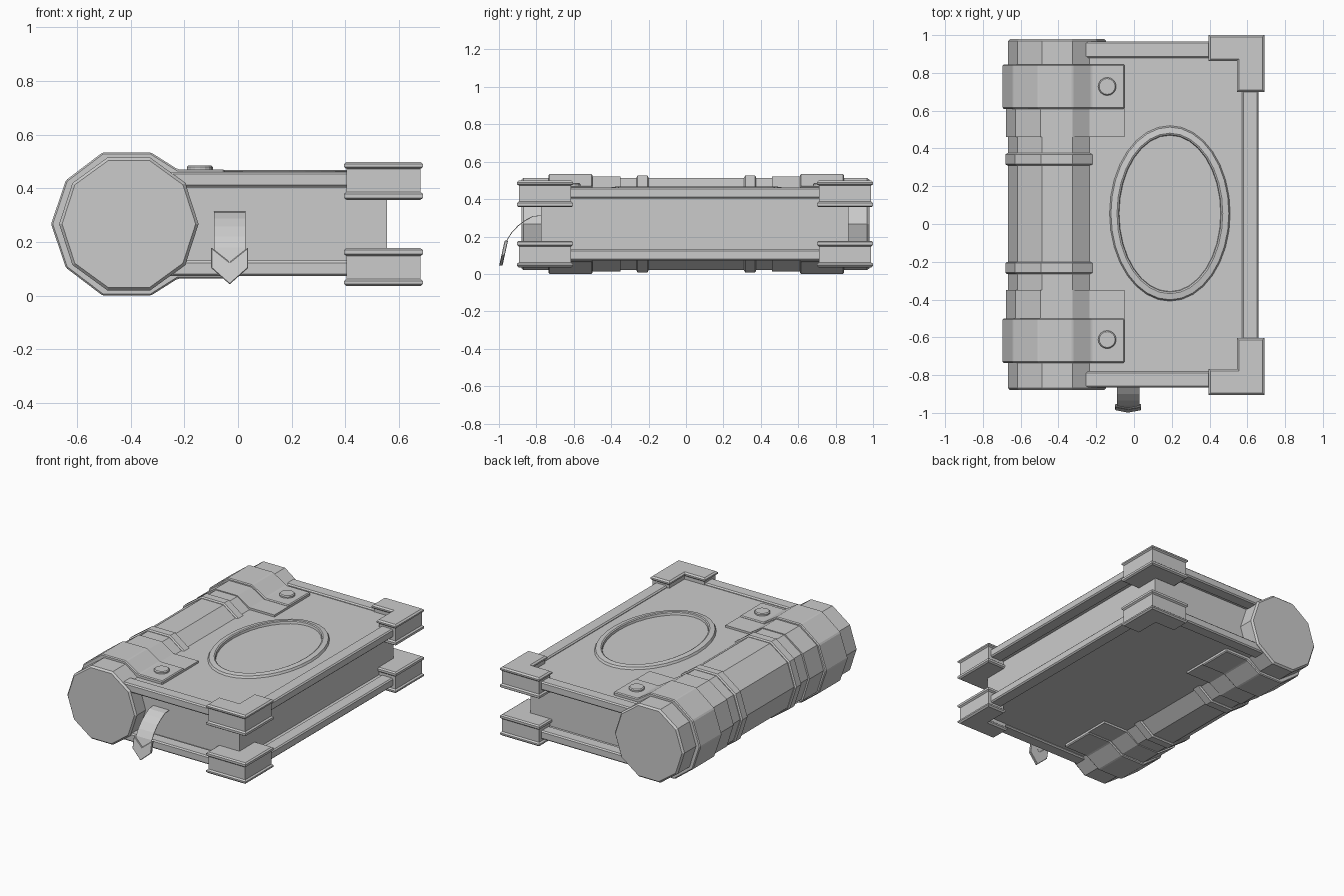
import bpy, bmesh, math
from mathutils import Vector

if "Cube" in bpy.data.objects:
    bpy.data.objects.remove(bpy.data.objects["Cube"])

YC, ZC = 0.05, 0.267          # symmetry planes of the closed book


def loft(name, rings, bevel=0.0):
    """Closed solid through a list of equally sized point rings."""
    bm = bmesh.new()
    rows = [[bm.verts.new(p) for p in r] for r in rings]
    n = len(rows[0])
    for a, b in zip(rows, rows[1:]):
        for i in range(n):
            j = (i + 1) % n
            bm.faces.new((a[i], a[j], b[j], b[i]))
    bm.faces.new(rows[0])
    bm.faces.new(rows[-1])
    bmesh.ops.recalc_face_normals(bm, faces=bm.faces)
    me = bpy.data.meshes.new(name)
    bm.to_mesh(me)
    bm.free()
    ob = bpy.data.objects.new(name, me)
    bpy.context.collection.objects.link(ob)
    if bevel:
        m = ob.modifiers.new("edge", 'BEVEL')
        m.width, m.segments, m.limit_method = bevel, 1, 'ANGLE'
    return ob


def box(name, x0, x1, y0, y1, z0, z1, bevel=0.0):
    ring = lambda z: [(x0, y0, z), (x1, y0, z), (x1, y1, z), (x0, y1, z)]
    return loft(name, [ring(z0), ring(z1)], bevel)


def decagon(cx, r, y, rz=None):
    return [(cx + r * math.cos(math.radians(36 * i)), y,
             ZC + (rz or r) * math.sin(math.radians(36 * i))) for i in range(10)]


def strap(name, upper, inner, y0, y1, bevel):
    """Band around the spine; upper halves are mirrored about ZC."""
    full = lambda h: h + [(x, 2 * ZC - z) for x, z in reversed(h) if abs(z - ZC) > 1e-4]
    prof = full(upper) + full(inner)[::-1]
    loft(name, [[(x, y, z) for x, z in prof] for y in (y0, y1)], bevel)


# Page block
box("pages", -0.3, 0.555, -0.775, 0.868, 0.12, 0.42)

# Spine with chamfered ends
loft("spine", [decagon(-0.407, r, y) for y, r in
               ((-0.88, 0.249), (-0.868, 0.26), (0.968, 0.26), (0.98, 0.249))])

# Both covers: board, raised rims, corner guards
for label, s in (("top", 1), ("bottom", -1)):
    def zz(a, b):
        return sorted((ZC + s * a, ZC + s * b))
    box(label + "_cover_board", -0.26, 0.64, -0.84, 0.94, *zz(0.142, 0.182))
    rim = zz(0.137, 0.194)
    box(label + "_side_rim", 0.572, 0.66, -0.865, 0.965, *rim, 0.008)
    for sy in (1, -1):
        y = sorted((YC + sy * 0.83, YC + sy * 0.915))
        box(label + "_end_rim", -0.265, 0.66, *y, *rim, 0.008)

        def corner(o, h):
            x0, x1, xi = 0.395 + o, 0.69 - o, 0.545 + o
            y0, y1, yi = 0.652 + o, 0.952 - o, 0.815 + o
            pts = [(x0, yi), (xi, yi), (xi, y0), (x1, y0), (x1, y1), (x0, y1)]
            return [(x, YC - 0.002 + sy * yy, ZC + s * h) for x, yy in pts]
        loft(label + "_corner_guard", [corner(o, h) for o, h in (
            (0.01, 0.09), (0, 0.097), (0, 0.112), (0.01, 0.12),
            (0.01, 0.205), (0, 0.213), (0, 0.223), (0.01, 0.232))])

# Straps, thin under-straps, spine bands and snap buttons at both ends
thick = [(-0.05, 0.471), (-0.225, 0.471), (-0.325, 0.534), (-0.505, 0.534),
         (-0.642, 0.43), (-0.697, ZC)]
thin = [(-0.05, 0.463), (-0.235, 0.463), (-0.325, 0.52), (-0.495, 0.52),
        (-0.628, 0.425), (-0.678, ZC)]
core = [(-0.05, 0.44), (-0.25, 0.44), (-0.335, 0.5), (-0.485, 0.5),
        (-0.61, 0.415), (-0.655, ZC)]
for sy in (1, -1):
    span = lambda a, b: sorted((YC + 0.005 + sy * a, YC + 0.005 + sy * b))
    strap("strap", thick, core, *span(0.555, 0.79), 0.006)
    strap("under_strap", thin, core, *span(0.405, 0.57), 0)
    y0, y1 = span(0.255, 0.32)
    loft("spine_band", [decagon(-0.409, r, y) for y, r in (
        (y0, 0.263), (y0 + 0.007, 0.272), (y1 - 0.007, 0.272), (y1, 0.263))])
    cy = YC + 0.008 + sy * 0.67
    loft("snap_button", [[(-0.142 + r * math.cos(math.tau * i / 16),
                           cy + r * math.sin(math.tau * i / 16), z) for i in range(16)]
                         for r, z in ((0.048, 0.46), (0.048, 0.48), (0.042, 0.486))])

# Oval frame on the top cover
bm = bmesh.new()
N = 32
prof = [(0.32, 0.465, 0.448), (0.312, 0.457, 0.463), (0.28, 0.425, 0.468),
        (0.272, 0.417, 0.464), (0.268, 0.413, 0.446)]
rows = [[bm.verts.new((0.19 + a * math.cos(math.tau * i / N),
                       0.056 + b * math.sin(math.tau * i / N), z)) for i in range(N)]
        for a, b, z in prof]
for k in range(len(rows)):
    a, b = rows[k], rows[(k + 1) % len(rows)]
    for i in range(N):
        j = (i + 1) % N
        bm.faces.new((a[i], a[j], b[j], b[i]))
bmesh.ops.recalc_face_normals(bm, faces=bm.faces)
me = bpy.data.meshes.new("oval_frame")
bm.to_mesh(me)
bm.free()
bpy.context.collection.objects.link(bpy.data.objects.new("oval_frame", me))

# Ribbon bookmark hanging out of the pages
path = [(-0.76, 0.315), (-0.82, 0.309), (-0.86, 0.288), (-0.90, 0.258),
        (-0.935, 0.22), (-0.96, 0.18), (-0.975, 0.125)]
loft("bookmark_ribbon", [[(-0.09, y, z), (0.028, y, z), (0.028, y + 0.003, z - 0.003),
                          (-0.09, y + 0.003, z - 0.003)] for y, z in path])

# Chevron tip of the bookmark
chev = [(-0.1, 0.18), (-0.031, 0.125), (0.038, 0.18),
        (0.038, 0.103), (-0.031, 0.042), (-0.1, 0.103)]
lean = lambda z: -1.0 + (z - 0.04) * 0.22
loft("bookmark_tip", [[(x, lean(z) + d, z) for x, z in chev] for d in (0, 0.018)], 0.003)
